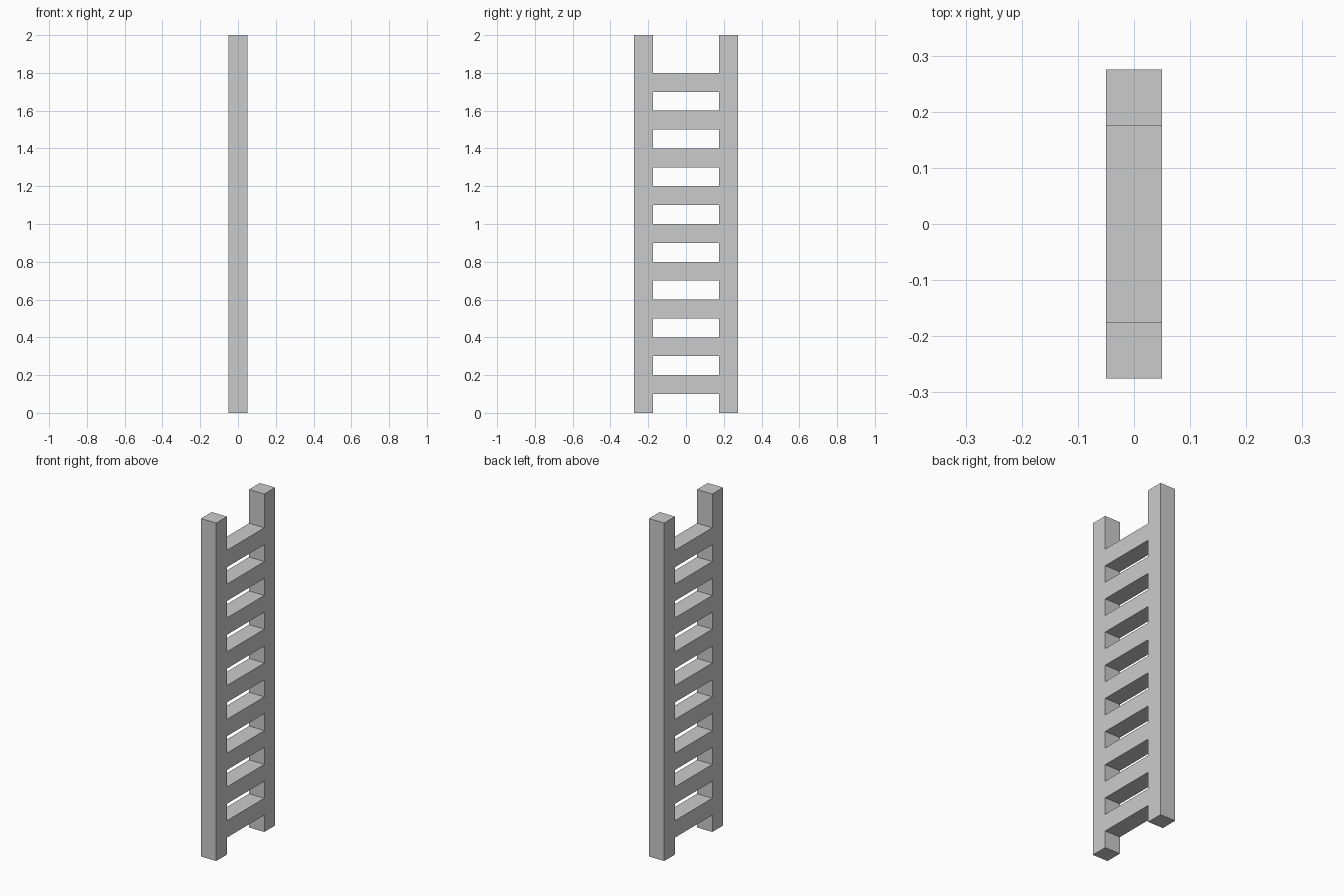
import bpy

if "Cube" in bpy.data.objects:
    bpy.data.objects.remove(bpy.data.objects["Cube"])

DEPTH = 0.10       # thickness along x
RAIL_Y = 0.225     # rail centre distance from the middle
RAIL_W = 0.10
RUNG_LEN = 0.35    # gap between the rails
HEIGHT = 2.0


def box(name, location, size):
    bpy.ops.mesh.primitive_cube_add(size=1, location=location)
    obj = bpy.context.object
    obj.name = name
    obj.scale = size
    bpy.ops.object.transform_apply(location=False, rotation=False, scale=True)
    return obj


# Side rails
for name, side in (("left_rail", -1), ("right_rail", 1)):
    box(name, (0, side * RAIL_Y, HEIGHT / 2), (DEPTH, RAIL_W, HEIGHT))

# Nine evenly spaced rungs, flush with the rails
for i in range(9):
    box(f"rung_{i + 1}", (0, 0, 0.15 + 0.2 * i), (DEPTH, RUNG_LEN, 0.10))
